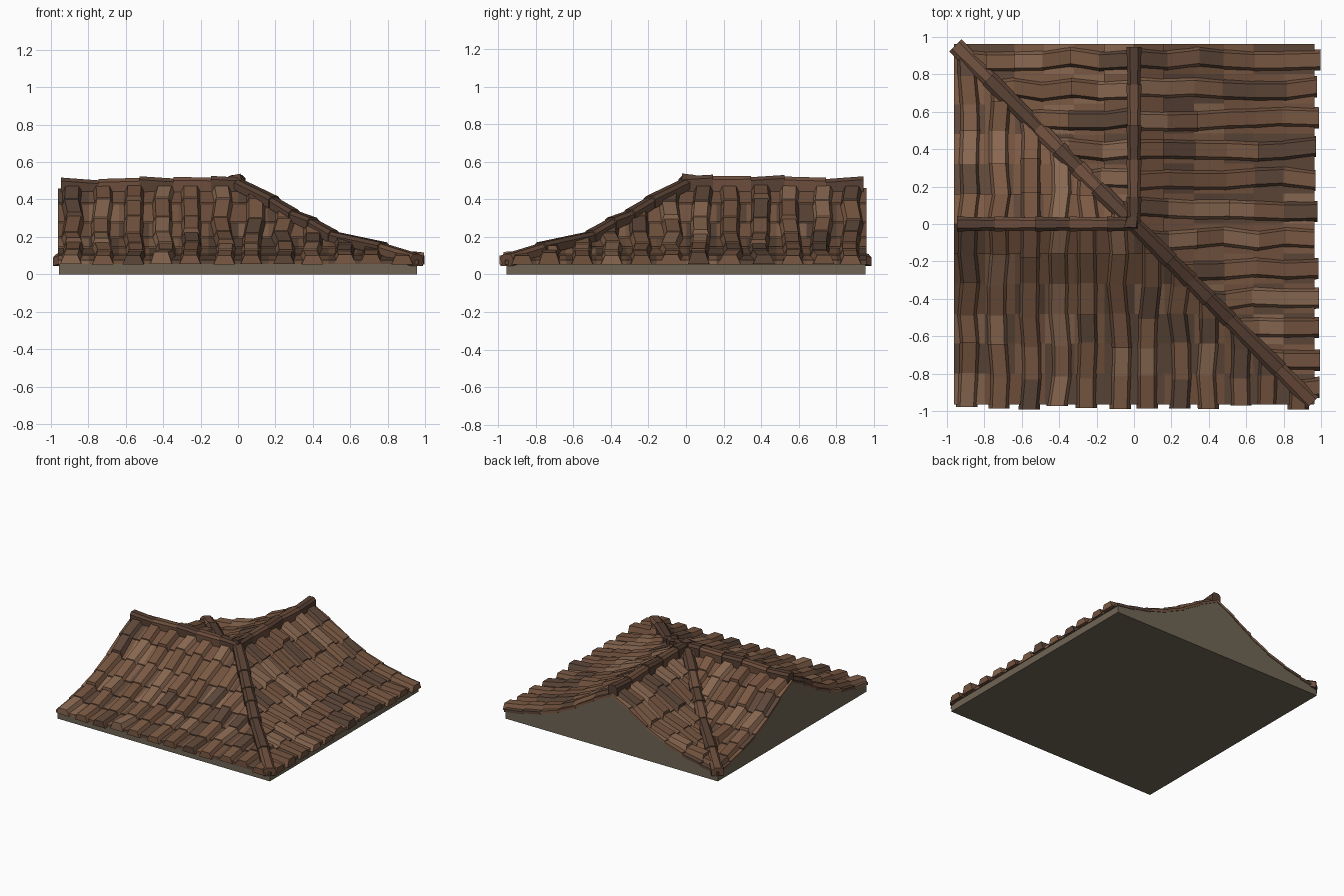
import bpy, bmesh, random
from mathutils import Vector

if "Cube" in bpy.data.objects:
    bpy.data.objects.remove(bpy.data.objects["Cube"])

random.seed(7)
H = 0.957
ROWS = [0.0, 0.16, 0.32, 0.48, 0.64, 0.80, 0.965]
LOW = [0.460, 0.375, 0.275, 0.195, 0.140, 0.100, 0.068]


def profile(d):
    """Height of the concave roof surface at distance d from the ridge."""
    for i in range(len(ROWS) - 1):
        if d <= ROWS[i + 1] or i == len(ROWS) - 2:
            t = (d - ROWS[i]) / (ROWS[i + 1] - ROWS[i])
            return LOW[i] + t * (LOW[i + 1] - LOW[i])


def material(name, rgb):
    m = bpy.data.materials.new(name)
    m.diffuse_color = (*rgb, 1)
    m.use_nodes = True
    m.node_tree.nodes["Principled BSDF"].inputs["Base Color"].default_value = m.diffuse_color
    return m


TILES = [material("tile_mid", (0.17, 0.085, 0.048)),
         material("tile_warm", (0.20, 0.102, 0.058)),
         material("tile_light", (0.25, 0.138, 0.082)),
         material("tile_dark", (0.11, 0.063, 0.041))]
CAPS = [material("cap_dark", (0.095, 0.051, 0.033)),
        material("cap_mid", (0.15, 0.075, 0.045))]
WALL = [material("underside", (0.16, 0.13, 0.09))]


def finish(bm, name, mats):
    bmesh.ops.recalc_face_normals(bm, faces=bm.faces)
    me = bpy.data.meshes.new(name)
    bm.to_mesh(me)
    bm.free()
    for m in mats:
        me.materials.append(m)
    ob = bpy.data.objects.new(name, me)
    bpy.context.collection.objects.link(ob)
    return ob


def prism(bm, ring_a, ring_b, mat):
    """Closed solid between two matching rings of points."""
    a = [bm.verts.new(p) for p in ring_a]
    b = [bm.verts.new(p) for p in ring_b]
    n = len(a)
    faces = [bm.faces.new(a), bm.faces.new(b)]
    for i in range(n):
        j = (i + 1) % n
        faces.append(bm.faces.new((a[i], a[j], b[j], b[i])))
    for f in faces:
        f.material_index = mat


# Solid core: slab, gable walls and roof underside
bm = bmesh.new()
side = [-H] + [-r for r in ROWS[-2:0:-1]] + ROWS[:-1] + [H]
n = len(side)
top = [[bm.verts.new((x, y, profile(abs(max(x, -y))) - 0.012)) for y in side] for x in side]
for i in range(n - 1):
    for j in range(n - 1):
        a, b, c, d = top[i][j], top[i + 1][j], top[i + 1][j + 1], top[i][j + 1]
        if i + j == n - 2:
            bm.faces.new((a, b, d))
            bm.faces.new((b, c, d))
        else:
            bm.faces.new((a, b, c, d))
loop = ([top[i][0] for i in range(n - 1)] + [top[n - 1][j] for j in range(n - 1)]
        + [top[i][n - 1] for i in range(n - 1, 0, -1)] + [top[0][j] for j in range(n - 1, 0, -1)])
foot = [bm.verts.new((v.co.x, v.co.y, 0)) for v in loop]
for i in range(len(loop)):
    k = (i + 1) % len(loop)
    bm.faces.new((loop[i], loop[k], foot[k], foot[i]))
bm.faces.new(foot)
finish(bm, "roof_core", WALL)


def slope(name, place, first, keep):
    """Rows of channel and raised tiles; place maps (along, down) to (x, y)."""
    bm = bmesh.new()
    rows = len(ROWS)
    lim = lambda u: max(-0.962, min(0.962, u))
    for c in range(first, 12):
        mid = -0.88 + 0.16 * c
        shift = [random.uniform(-0.016, 0.016) for _ in range(rows)]
        nudge = [0] + [random.uniform(-0.02, 0.02) for _ in range(rows - 2)]
        nudge.append(random.uniform(-0.012, 0.02))
        # channel tiles sit low, from column edge to column edge
        for k in range(rows - 1):
            rings = []
            for d, lift in ((ROWS[k], 0.0), (ROWS[k + 1], 0.008)):
                z = profile(d) + lift
                rings.append([(*place(lim(mid + s * 0.083), d), z + dz)
                              for s, dz in ((-1, -0.022), (1, -0.022), (1, 0), (-1, 0))])
            prism(bm, *rings, random.choices(range(4), (3, 2, 1, 3))[0])
        # raised tiles overlap the next row with a lifted lower lip
        for k in range(rows - 1):
            loose = 0.016 if random.random() < 0.12 else 0
            rings = []
            for e, lift in ((k, 0.030), (k + 1, 0.038 + loose)):
                d = ROWS[e] + nudge[e] + (0.012 if e == k + 1 else 0)
                z = profile(d)
                m = mid + shift[e]
                rings.append([(*place(lim(m + w), d), z + h) for w, h in
                              ((-0.057, -0.01), (0.057, -0.01), (0.036, lift), (-0.036, lift))])
            prism(bm, *rings, random.choices(range(4), (3, 3, 2, 2))[0])
    # mitre along the diagonal
    bmesh.ops.bisect_plane(bm, geom=bm.verts[:] + bm.edges[:] + bm.faces[:], plane_co=(0, 0, 0),
                           plane_no=(keep, keep, 0), clear_inner=True)
    finish(bm, name, TILES)


slope("front_slope_tiles", lambda u, d: (u, -d), 0, -1)
slope("right_slope_tiles", lambda u, d: (d, u), 0, 1)
slope("inner_left_slope_tiles", lambda u, d: (-u, d), 6, -1)
slope("inner_back_slope_tiles", lambda u, d: (-d, u), 6, 1)


def cap_run(name, pts, w0, depth):
    """Row of beam-like cap pieces along the points, each lifted at its far end."""
    bm = bmesh.new()
    for i in range(len(pts) - 1):
        a, b = Vector(pts[i]), Vector(pts[i + 1])
        run = b - a
        across = Vector((run.y, -run.x, 0)).normalized()
        rings = []
        for p, w, up in ((a, w0 * 0.85, 0), (b + run * 0.03, w0, 0.008)):
            rings.append([p + across * s * w + Vector((0, 0, h)) for s, h in
                          ((-1, -depth), (1, -depth), (1, up - 0.018), (0.55, up), (-0.55, up), (-1, up - 0.018))])
        prism(bm, *rings, i % 2 if random.random() < 0.7 else 0)
    finish(bm, name, CAPS)


# Ridge caps
heights = [(0.0, 0.518), (0.14, 0.518), (0.34, 0.512), (0.52, 0.516), (0.74, 0.502), (0.94, 0.509)]
cap_run("left_ridge_cap", [(-d, 0, z) for d, z in heights], 0.040, 0.085)
cap_run("back_ridge_cap", [(0, d, z + 0.006) for d, z in heights], 0.040, 0.085)

# Hip and valley caps along the diagonal
hip = [(0.0, 0.512), (0.19, 0.412), (0.30, 0.340), (0.40, 0.296), (0.51, 0.228), (0.77, 0.165), (0.95, 0.102)]
cap_run("front_hip_cap", [(d, -d, z) for d, z in hip], 0.047, 0.055)
cap_run("valley_cap", [(-d, d, z) for d, z in hip], 0.047, 0.055)

# Apex block where the caps meet
bm = bmesh.new()
prism(bm, [(-0.06, -0.03, 0.44), (0.03, -0.03, 0.44), (0.03, 0.06, 0.44), (-0.05, 0.05, 0.44)],
      [(-0.05, -0.015, 0.525), (0.012, -0.02, 0.538), (0.018, 0.05, 0.530), (-0.035, 0.035, 0.53)], 0)
finish(bm, "apex_cap", CAPS)
